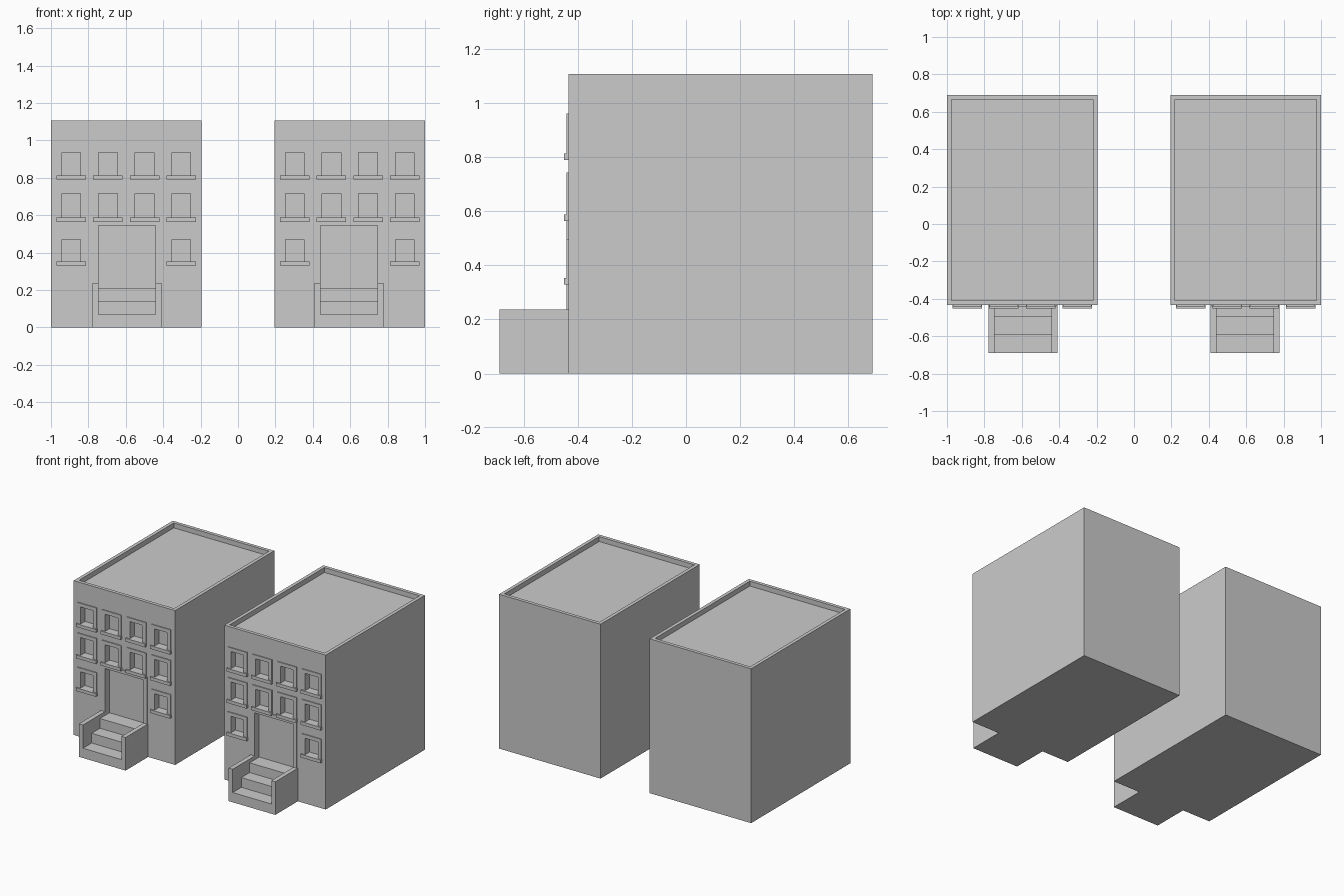
import bpy, bmesh
from mathutils import Matrix, Vector

if "Cube" in bpy.data.objects:
    bpy.data.objects.remove(bpy.data.objects["Cube"])

FRONT, BACK, HEIGHT = -0.434, 0.69, 1.107
HALF_W, CENTRE = 0.4025, 0.5975
TRIM, RECESS = 0.026, 0.044
WIN_HALF, DOOR_HALF = 0.0505, 0.153
DOOR_BASE, DOOR_TOP = 0.21, 0.546
COLUMNS = (-0.294, -0.098, 0.098, 0.294)
ROWS = ((0.353, 0.471), (0.588, 0.717), (0.813, 0.936))   # opening bottom and top


def add_box(bm, lo, hi):
    lo, hi = Vector(lo), Vector(hi)
    size = hi - lo
    bmesh.ops.create_cube(bm, size=1, matrix=Matrix.Translation((lo + hi) / 2)
                          @ Matrix.Diagonal((*size, 1)))


def add_prism(bm, outline, move):
    """Extrude a closed outline of 3D points along a vector."""
    face = bm.faces.new([bm.verts.new(p) for p in outline])
    out = bmesh.ops.extrude_face_region(bm, geom=[face], use_keep_orig=True)
    bmesh.ops.translate(bm, vec=move,
                        verts=[v for v in out["geom"] if isinstance(v, bmesh.types.BMVert)])


def add_surround(bm, x, half, z0, z1):
    """Upside-down U trim around an opening."""
    a, b = half, half + TRIM
    pts = [(-b, z0), (-b, z1 + TRIM), (b, z1 + TRIM), (b, z0),
           (a, z0), (a, z1), (-a, z1), (-a, z0)]
    add_prism(bm, [(x + u, FRONT - 0.007, z) for u, z in pts], (0, 0.007, 0))


def finish(bm, name):
    bmesh.ops.recalc_face_normals(bm, faces=bm.faces)
    mesh = bpy.data.meshes.new(name)
    bm.to_mesh(mesh)
    bm.free()
    obj = bpy.data.objects.new(name, mesh)
    bpy.context.collection.objects.link(obj)
    return obj


for side, cx in (("left", -CENTRE), ("right", CENTRE)):
    # the ground floor has no windows where the door stands
    windows = [(cx + x, z0, z1) for i, (z0, z1) in enumerate(ROWS)
               for x in COLUMNS if i > 0 or abs(x) > 0.2]
    door_x = cx * 0.594 / CENTRE

    # main block
    bm = bmesh.new()
    add_box(bm, (cx - HALF_W, FRONT, 0), (cx + HALF_W, BACK, HEIGHT))
    body = finish(bm, f"{side}_building")

    # cutter for roof well, window openings and doorway
    bm = bmesh.new()
    add_box(bm, (cx - HALF_W + 0.025, FRONT + 0.025, HEIGHT - 0.035),
            (cx + HALF_W - 0.025, BACK - 0.025, HEIGHT + 0.1))
    for x, z0, z1 in windows:
        add_box(bm, (x - WIN_HALF, FRONT - 0.1, z0), (x + WIN_HALF, FRONT + RECESS, z1))
    add_box(bm, (door_x - DOOR_HALF, FRONT - 0.1, DOOR_BASE),
            (door_x + DOOR_HALF, FRONT + RECESS, DOOR_TOP))
    cutter = finish(bm, f"{side}_opening_cutter")
    cutter.hide_render = True
    cutter.display_type = 'WIRE'
    cut = body.modifiers.new("openings", 'BOOLEAN')
    cut.operation, cut.solver, cut.object = 'DIFFERENCE', 'EXACT', cutter
    bpy.context.view_layer.objects.active = body
    bpy.ops.object.modifier_apply(modifier=cut.name)
    bpy.data.objects.remove(cutter)

    # window surrounds
    bm = bmesh.new()
    for x, z0, z1 in windows:
        add_surround(bm, x, WIN_HALF, z0, z1)
    finish(bm, f"{side}_window_surrounds")

    # window sills
    bm = bmesh.new()
    for x, z0, z1 in windows:
        add_box(bm, (x - 0.079, FRONT - 0.017, z0 - 0.023), (x + 0.079, FRONT, z0))
    finish(bm, f"{side}_window_sills")

    # door surround
    bm = bmesh.new()
    add_surround(bm, door_x, DOOR_HALF, DOOR_BASE, DOOR_TOP)
    finish(bm, f"{side}_door_surround")

    # entrance steps
    bm = bmesh.new()
    profile = [(FRONT, 0), (-0.69, 0), (-0.69, 0.07), (-0.592, 0.07), (-0.592, 0.14),
               (-0.498, 0.14), (-0.498, DOOR_BASE), (FRONT, DOOR_BASE)]
    add_prism(bm, [(door_x - DOOR_HALF, y, z) for y, z in profile], (2 * DOOR_HALF, 0, 0))
    finish(bm, f"{side}_entrance_steps")

    # low walls either side of the steps
    bm = bmesh.new()
    for x0, x1 in ((-0.185, -DOOR_HALF), (DOOR_HALF, 0.185)):
        add_box(bm, (door_x + x0, -0.69, 0), (door_x + x1, FRONT, 0.237))
    finish(bm, f"{side}_step_walls")
